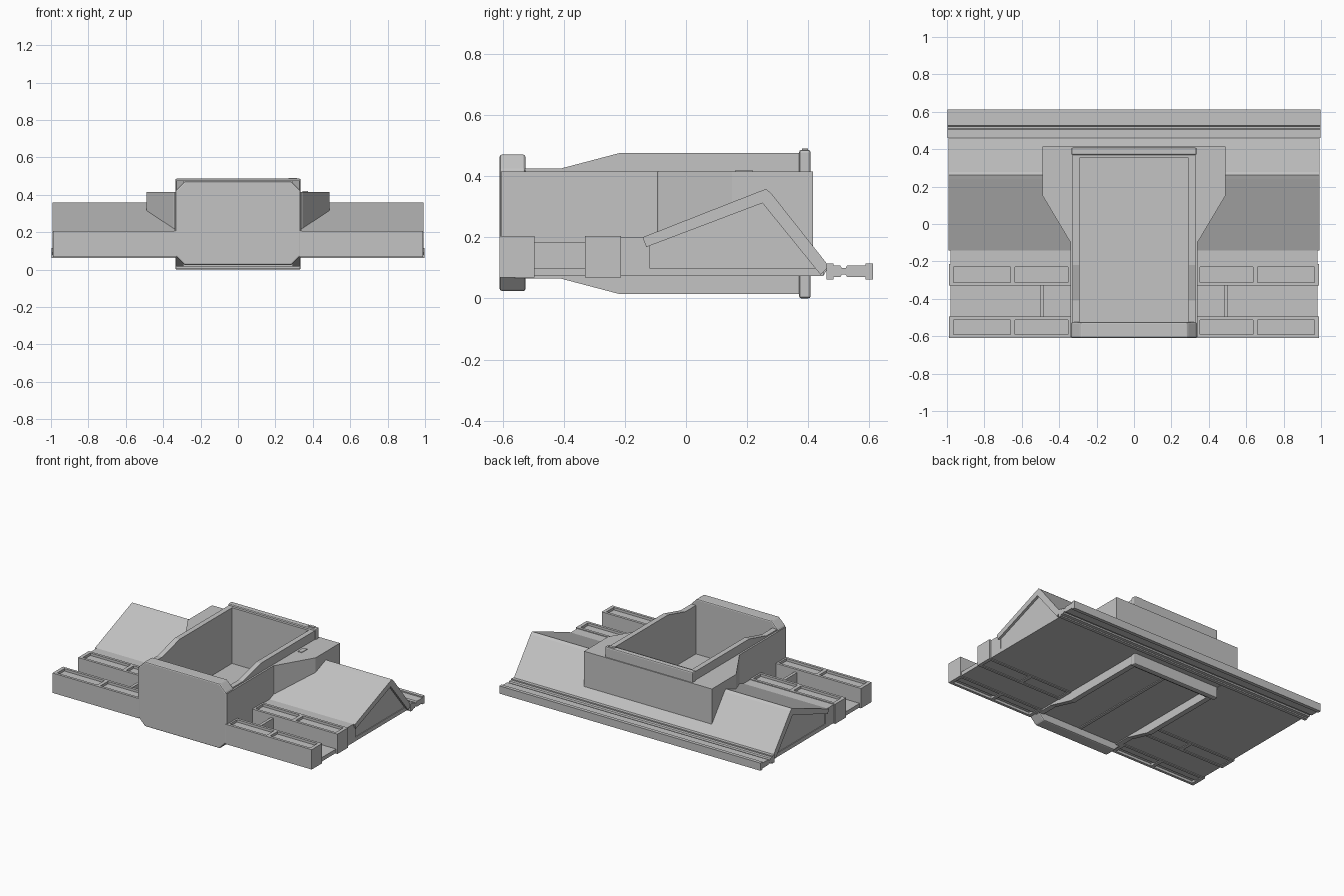
import bpy, bmesh
from mathutils import Vector

if "Cube" in bpy.data.objects:
    bpy.data.objects.remove(bpy.data.objects["Cube"])

grey = bpy.data.materials.new("mid_grey")
grey.diffuse_color = (0.55, 0.55, 0.55, 1)
grey.use_nodes = True
grey.node_tree.nodes["Principled BSDF"].inputs["Base Color"].default_value = grey.diffuse_color


def finish(name, bm, bevel=0, mirror=False):
    bmesh.ops.recalc_face_normals(bm, faces=bm.faces)
    me = bpy.data.meshes.new(name)
    bm.to_mesh(me)
    bm.free()
    me.materials.append(grey)
    ob = bpy.data.objects.new(name, me)
    bpy.context.collection.objects.link(ob)
    if bevel:
        b = ob.modifiers.new("bevel", 'BEVEL')
        b.width, b.segments = bevel, 2
    if mirror:
        ob.modifiers.new("mirror", 'MIRROR')
    return ob


def prism(name, pts, axis, a, b, **kw):
    """Extrude a 2D profile from a to b along the given axis."""
    place = {'x': lambda p, t: (t, p[0], p[1]),
             'y': lambda p, t: (p[0], t, p[1]),
             'z': lambda p, t: (p[0], p[1], t)}[axis]
    bm = bmesh.new()
    f = bm.faces.new([bm.verts.new(place(p, a)) for p in pts])
    g = bmesh.ops.extrude_face_region(bm, geom=[f])
    d = Vector(place((0, 0), b - a))
    bmesh.ops.translate(bm, vec=d, verts=[v for v in g['geom'] if isinstance(v, bmesh.types.BMVert)])
    return finish(name, bm, **kw)


def box(name, x0, x1, y0, y1, z0, z1, **kw):
    return prism(name, [(x0, y0), (x1, y0), (x1, y1), (x0, y1)], 'z', z0, z1, **kw)


# Tub: side walls with raised and lowered rims
wall = [(-0.56, 0.065), (-0.41, 0.065), (-0.22, 0.015), (0.38, 0.015),
        (0.38, 0.475), (-0.22, 0.475), (-0.41, 0.425), (-0.56, 0.425)]
prism("tub_wall", wall, 'x', 0.292, 0.328, mirror=True)
box("tub_side_skin", 0.30, 0.34, -0.605, 0.41, 0.075, 0.415, mirror=True)

# Tub floor with centre seam
box("tub_floor", -0.30, 0.30, -0.55, 0.38, 0.072, 0.09)
box("floor_seam_top", -0.010, 0.010, -0.52, 0.35, 0.088, 0.094)
box("floor_seam_bottom", -0.010, 0.010, -0.52, 0.35, 0.067, 0.074)

# Front plate with chamfered corners
octagon = [(-0.335, 0.075), (-0.285, 0.024), (0.285, 0.024), (0.335, 0.075),
           (0.335, 0.42), (0.285, 0.471), (-0.285, 0.471), (-0.335, 0.42)]
prism("front_plate", octagon, 'y', -0.61, -0.525, bevel=0.008)

# Rear wall and its thicker end bar
box("rear_wall", -0.30, 0.30, 0.352, 0.39, 0.015, 0.475)
box("rear_bar", -0.335, 0.335, 0.37, 0.408, 0.0, 0.486, bevel=0.008)
box("rear_bar_latch", 0.27, 0.315, 0.38, 0.4, 0.484, 0.49)

# Shoulder blocks flanking the tub
shoulder = [(0.33, -0.10), (0.345, -0.09), (0.488, 0.15), (0.488, 0.415), (0.33, 0.415)]
prism("shoulder", shoulder, 'z', 0.09, 0.415, mirror=True)
box("rear_panel", -0.34, 0.34, 0.395, 0.415, 0.075, 0.415)
box("shoulder_hatch", 0.345, 0.375, 0.16, 0.22, 0.413, 0.419)

# Lower deck plates and step behind the second beam
box("deck_plate", 0.33, 0.98, -0.56, 0.45, 0.073, 0.10, mirror=True)
box("deck_step", 0.33, 0.98, -0.23, -0.12, 0.08, 0.20, mirror=True)
box("deck_rib", 0.482, 0.502, -0.50, -0.32, 0.09, 0.185, mirror=True)

# Cross beams with recessed pockets above and below
for label, y0, y1 in (("front", -0.61, -0.495), ("middle", -0.33, -0.213)):
    box(label + "_beam_core", 0.33, 0.988, y0 + 0.003, y1 - 0.003, 0.085, 0.188, mirror=True)
    for side, z0, z1 in (("top", 0.18, 0.205), ("bottom", 0.068, 0.09)):
        for n, (a, b) in enumerate(((y0, y0 + 0.018), (y1 - 0.018, y1))):
            box(f"{label}_beam_{side}_rail_{n}", 0.33, 0.99, a, b, z0, z1, mirror=True)
        for n, (a, b) in enumerate(((0.33, 0.352), (0.635, 0.66), (0.966, 0.99))):
            box(f"{label}_beam_{side}_bar_{n}", a, b, y0, y1, z0, z1, mirror=True)
    for n, (a, b) in enumerate(((y0, y0 + 0.01), (y1 - 0.01, y1))):
        box(f"{label}_beam_face_{n}", 0.33, 0.99, a, b, 0.068, 0.205, mirror=True)
    box(label + "_beam_end", 0.975, 0.99, y0, y1, 0.068, 0.205, mirror=True)

# Sloped roofs: folded sheet over a recessed end panel
sheet = [(-0.142, 0.20), (0.24, 0.35), (0.262, 0.358), (0.278, 0.345),
         (0.468, 0.105), (0.44, 0.078), (0.25, 0.312), (-0.13, 0.168)]
prism("roof_sheet", sheet, 'x', 0.335, 0.992, mirror=True)
infill = [(-0.14, 0.08), (-0.13, 0.18), (0.255, 0.33), (0.45, 0.085)]
prism("roof_end_panel", infill, 'x', 0.335, 0.975, mirror=True)
prism("rear_slope", [(0.40, 0.075), (0.40, 0.191), (0.468, 0.105), (0.45, 0.075)],
      'x', -0.34, 0.34)

# Stepped rear rail running the full width
rail = [(0.46, 0.062), (0.483, 0.062), (0.483, 0.070), (0.505, 0.070), (0.51, 0.078),
        (0.522, 0.078), (0.527, 0.070), (0.588, 0.070), (0.588, 0.062), (0.612, 0.062)]
rail += [(y, 0.177 - z) for y, z in reversed(rail)]
prism("rear_rail", rail, 'x', -0.997, 0.997)
